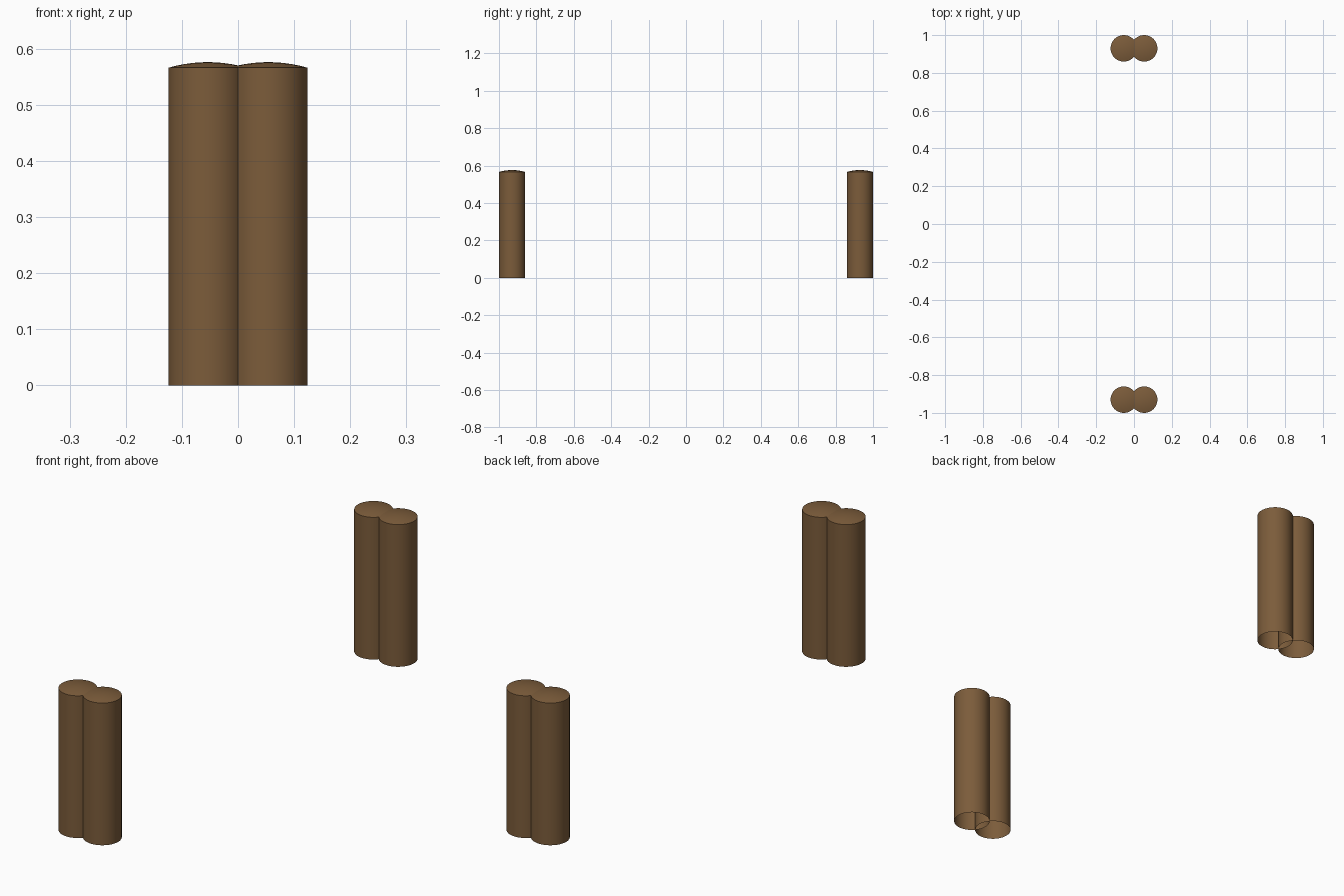
import bpy, bmesh, math

if "Cube" in bpy.data.objects:
    bpy.data.objects.remove(bpy.data.objects["Cube"])

R, CX, CY = 0.07, 0.054, 0.93      # log radius and centre offsets
SIDE, CROWN = 0.566, 0.010         # wall height and rise of the domed top
SEGMENTS = 48

wood = bpy.data.materials.new("brown wood")
wood.diffuse_color = (0.2, 0.107, 0.043, 1)
wood.use_nodes = True
wood.node_tree.nodes["Principled BSDF"].inputs["Base Color"].default_value = wood.diffuse_color


def log_post(name, x, y):
    """Upright log, open underneath, with a shallow domed top."""
    profile = [(R, 0), (R, SIDE)]
    profile += [(R * f, SIDE + CROWN * (1 - f * f)) for f in (0.8, 0.6, 0.4, 0.2, 0)]
    bm = bmesh.new()
    verts = [bm.verts.new((r, 0, z)) for r, z in profile]
    edges = [bm.edges.new(pair) for pair in zip(verts, verts[1:])]
    bmesh.ops.spin(bm, geom=verts + edges, cent=(0, 0, 0), axis=(0, 0, 1),
                   angle=math.tau, steps=SEGMENTS)
    bmesh.ops.remove_doubles(bm, verts=bm.verts, dist=1e-5)
    bmesh.ops.recalc_face_normals(bm, faces=bm.faces)
    # the crown must face upward
    if max(bm.faces, key=lambda f: f.calc_center_median().z).normal.z < 0:
        bmesh.ops.reverse_faces(bm, faces=bm.faces)
    mesh = bpy.data.meshes.new(name)
    bm.to_mesh(mesh)
    bm.free()
    mesh.materials.append(wood)
    obj = bpy.data.objects.new(name, mesh)
    obj.location = (x, y, 0)
    bpy.context.collection.objects.link(obj)
    bpy.ops.object.select_all(action='DESELECT')
    obj.select_set(True)
    bpy.context.view_layer.objects.active = obj
    bpy.ops.object.shade_smooth_by_angle(angle=math.radians(35))


# Two overlapping logs at each end
for end, y in (("front", -CY), ("back", CY)):
    for side, x in (("left", -CX), ("right", CX)):
        log_post(f"{end}_{side}_post", x, y)
